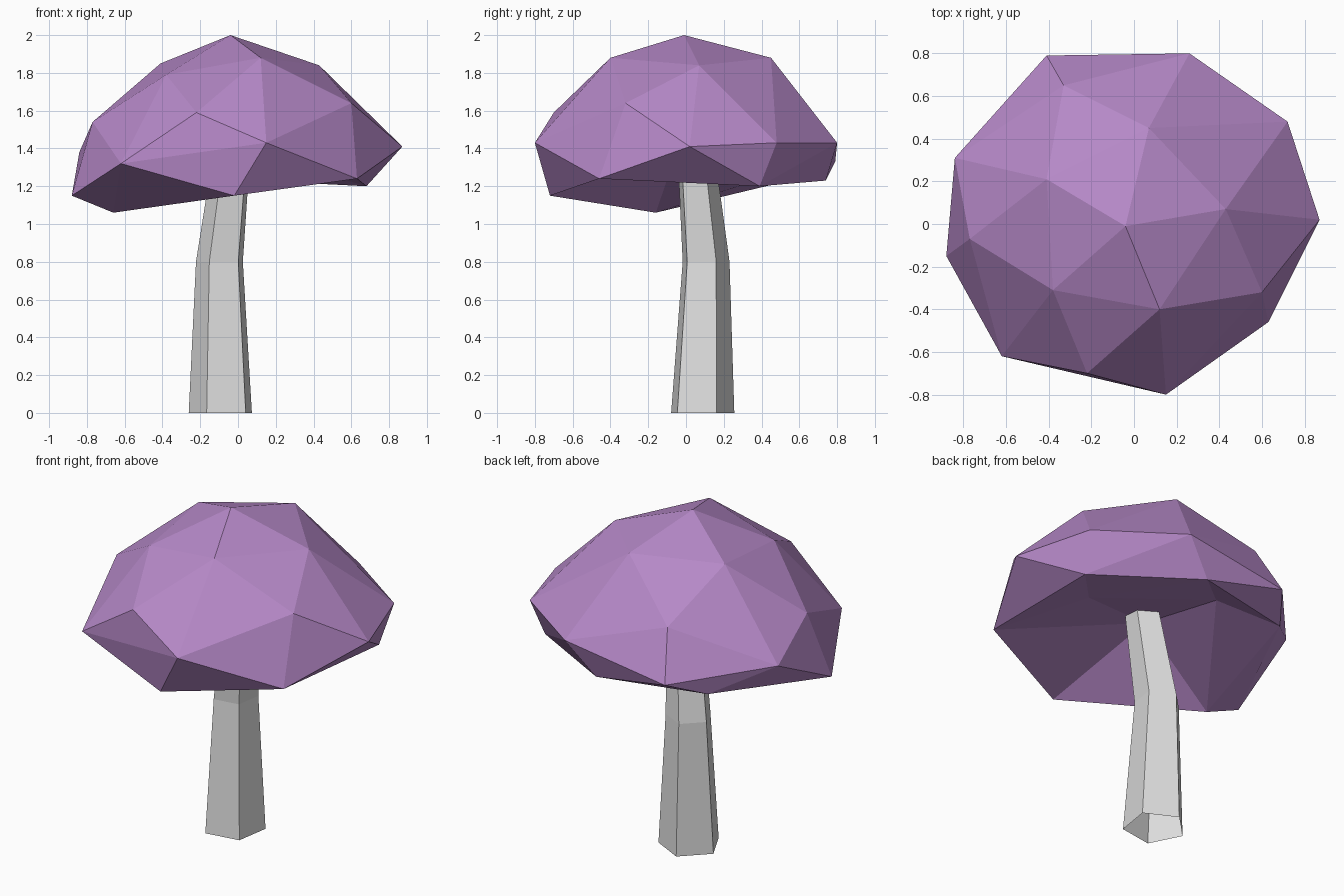
import bpy, bmesh, math

if "Cube" in bpy.data.objects:
    bpy.data.objects.remove(bpy.data.objects["Cube"])


def material(name, rgb):
    m = bpy.data.materials.new(name)
    m.diffuse_color = (*rgb, 1)
    m.use_nodes = True
    m.node_tree.nodes["Principled BSDF"].inputs["Base Color"].default_value = m.diffuse_color
    return m


def finish(bm, name, mat):
    bmesh.ops.recalc_face_normals(bm, faces=bm.faces)
    me = bpy.data.meshes.new(name)
    bm.to_mesh(me)
    bm.free()
    me.materials.append(mat)
    ob = bpy.data.objects.new(name, me)
    bpy.context.collection.objects.link(ob)
    return ob


def angle(v):
    return math.atan2(v.co.y, v.co.x) % math.tau


def zip_rings(bm, a, b):
    """Join two closed rings, both sorted by angle, with triangles."""
    i = j = 0
    while i < len(a) or j < len(b):
        va, vb = a[i % len(a)], b[j % len(b)]
        na, nb = a[(i + 1) % len(a)], b[(j + 1) % len(b)]
        ta = angle(na) + math.tau * ((i + 1) // len(a))
        tb = angle(nb) + math.tau * ((j + 1) // len(b))
        if j >= len(b) or (i < len(a) and ta <= tb):
            bm.faces.new((va, na, vb))
            i += 1
        else:
            bm.faces.new((va, nb, vb))
            j += 1


purple = material("cap purple", (0.47, 0.25, 0.58))
grey = material("stem pale grey", (0.74, 0.74, 0.74))

# Cap: irregular faceted dome, crown to rim
crown = [(-.04, -.01, 2.0), (.12, -.40, 1.88), (.43, .07, 1.84),
         (.07, .45, 1.88), (-.41, .21, 1.85), (-.38, -.31, 1.79)]
shoulder = [(.60, -.32, 1.64), (.87, .02, 1.41), (.72, .48, 1.43),
            (.26, .80, 1.43), (-.33, .65, 1.61), (-.41, .79, 1.33),
            (-.84, .31, 1.38), (-.77, -.07, 1.54), (-.88, -.15, 1.15),
            (-.62, -.62, 1.32), (-.22, -.70, 1.59), (.15, -.80, 1.43)]
rim = [(.63, -.46, 1.24), (.68, .39, 1.20), (.09, .74, 1.23),
       (-.56, .59, 1.24), (-.66, -.16, 1.06), (-.02, -.72, 1.15)]
hollow = [(.41, .10, 1.28), (-.15, .53, 1.28), (-.12, -.05, 1.38)]

bm = bmesh.new()
for p in crown + shoulder:
    bm.verts.new(p)
rim_verts = {bm.verts.new(p) for p in rim}
bmesh.ops.convex_hull(bm, input=list(bm.verts))
# Open the underside, then sink a hollow into it
bmesh.ops.delete(bm, geom=[f for f in bm.faces if all(v in rim_verts for v in f.verts)],
                 context='FACES_ONLY')
bmesh.ops.delete(bm, geom=[e for e in bm.edges if not e.link_faces], context='EDGES')
edge_ring = {v for e in bm.edges if e.is_boundary for v in e.verts}
inner = [bm.verts.new(p) for p in hollow]
bm.faces.new(inner)
zip_rings(bm, sorted(edge_ring, key=angle), sorted(inner, key=angle))
finish(bm, "cap", purple)

# Stem: bent, tapering five-sided tube, open at the bottom
bm = bmesh.new()
rings = []
for x, y, z, r in [(-.085, .08, 0, .178), (-.092, .10, .8, .132), (-.03, .05, 1.36, .105)]:
    rings.append([bm.verts.new((x + r * math.cos(math.radians(27 + 72 * k)),
                                y + r * math.sin(math.radians(27 + 72 * k)), z))
                  for k in range(5)])
for lo, hi in zip(rings, rings[1:]):
    for k in range(5):
        n = (k + 1) % 5
        bm.faces.new((lo[k], lo[n], hi[n], hi[k]))
bm.faces.new(rings[-1])
finish(bm, "stem", grey)
